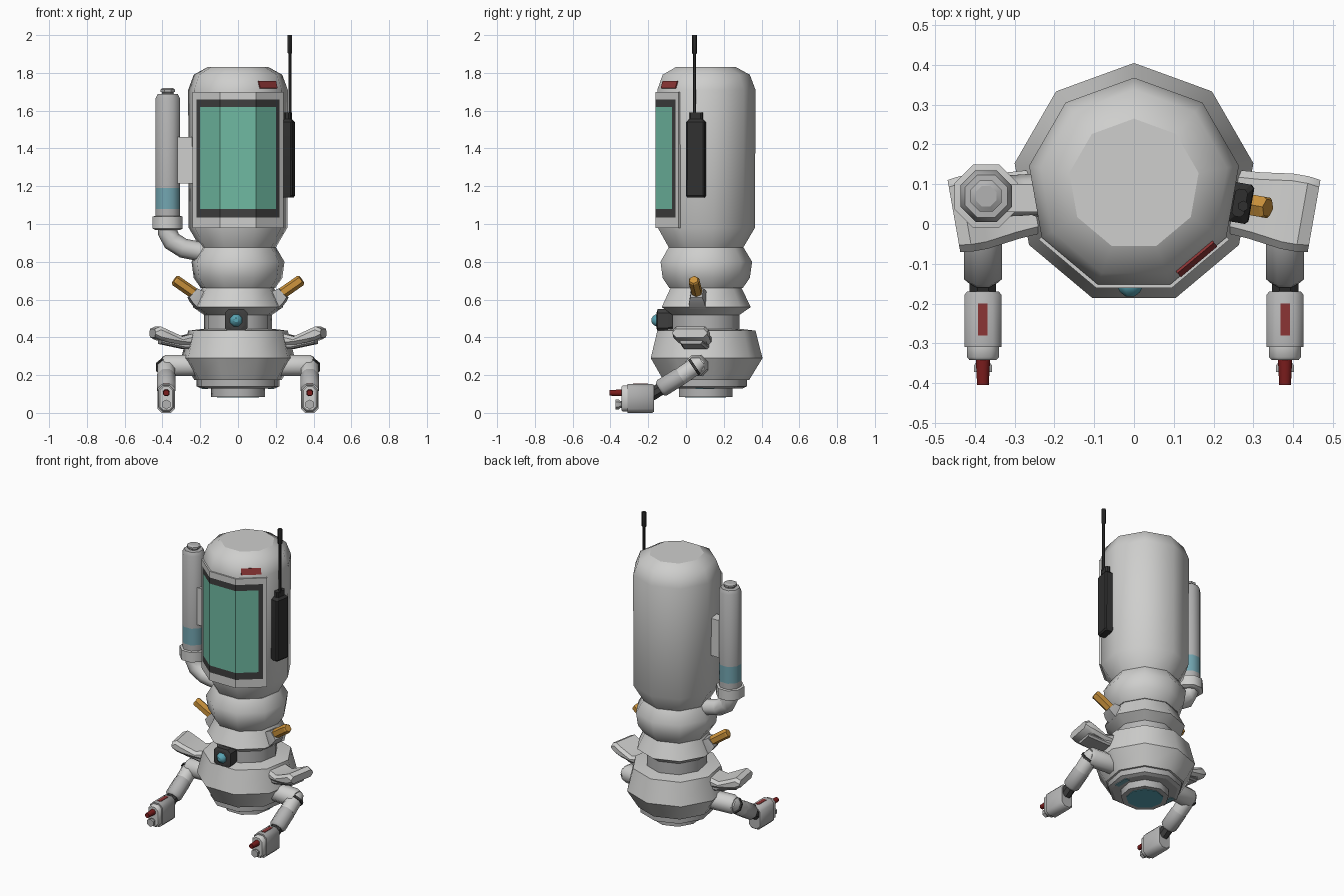
import bpy, bmesh, math
from mathutils import Matrix, Vector

if "Cube" in bpy.data.objects:
    bpy.data.objects.remove(bpy.data.objects["Cube"])


def mat(name, r, g, b):
    m = bpy.data.materials.new(name)
    m.diffuse_color = (r, g, b, 1)
    m.use_nodes = True
    m.node_tree.nodes["Principled BSDF"].inputs["Base Color"].default_value = m.diffuse_color
    return m


SHELL = mat("pale_shell", .62, .62, .61)
GREY = mat("mid_grey", .45, .45, .45)
GLASS = mat("green_glass", .16, .49, .36)
DARK = mat("dark_trim", .05, .05, .05)
BLACK = mat("black_plastic", .03, .03, .03)
RED = mat("red_mark", .26, .035, .035)
NOZZLE = mat("deep_red", .2, .012, .012)
ORANGE = mat("orange_lamp", .6, .29, .045)
BLUE = mat("blue_band", .17, .38, .44)
LENS = mat("lens_blue", .1, .37, .45)

CY = .1                                   # body axis in y
AXIS = Matrix.Translation((0, CY, 0))
RADIAL = AXIS @ Matrix.Rotation(math.radians(-10), 4, 'Z')   # right-hand facet


def loft(name, rings, m, matrix=Matrix(), rule=None, angle=41, flat_caps=True):
    """Skin a list of equal rings, cap both ends; rule(centre) -> material slot."""
    mats = m if isinstance(m, list) else [m]
    bm = bmesh.new()
    vs = [[bm.verts.new(p) for p in ring] for ring in rings]
    n = len(vs[0])
    caps = [bm.faces.new(vs[0]), bm.faces.new(vs[-1])]
    for a, b in zip(vs, vs[1:]):
        for i in range(n):
            bm.faces.new((a[i], a[(i + 1) % n], b[(i + 1) % n], b[i]))
    if rule:
        for f in bm.faces:
            f.material_index = rule(f.calc_center_median())
    bmesh.ops.recalc_face_normals(bm, faces=bm.faces)
    bm.faces.index_update()
    ids = [f.index for f in caps]
    me = bpy.data.meshes.new(name)
    bm.to_mesh(me)
    bm.free()
    me.transform(matrix)
    for x in mats:
        me.materials.append(x)
    ob = bpy.data.objects.new(name, me)
    bpy.context.collection.objects.link(ob)
    bpy.ops.object.select_all(action='DESELECT')
    ob.select_set(True)
    bpy.context.view_layer.objects.active = ob
    bpy.ops.object.shade_smooth_by_angle(angle=math.radians(angle))
    if flat_caps:
        for i in ids:
            me.polygons[i].use_smooth = False
    return ob


def lathe(name, prof, m, sides=8, matrix=Matrix(), phase=90, **kw):
    """Profile of (radius, z) spun round local z."""
    a = [math.radians(phase + 360 * i / sides) for i in range(sides)]
    return loft(name, [[(r * math.cos(t), r * math.sin(t), z) for t in a] for r, z in prof],
                m, matrix, **kw)


def rod(name, p, q, radii, m, sides=8, **kw):
    """Lathe along a line p-q; radii are (radius, fraction along)."""
    p, q = Vector(p), Vector(q)
    d = q - p
    mx = Matrix.Translation(p) @ d.to_track_quat('Z', 'Y').to_matrix().to_4x4()
    return lathe(name, [(r, f * d.length) for r, f in radii], m, sides, mx,
                 phase=180 / sides, **kw)


def box(name, lo, hi, m, matrix=Matrix()):
    (a, b, c), (d, e, f) = lo, hi
    return loft(name, [[(a, b, z), (d, b, z), (d, e, z), (a, e, z)] for z in (c, f)], m, matrix)


def octo(cx, cz, hx, hz, c):
    """Chamfered rectangle in two dimensions."""
    return [(cx + sx, cz + sz) for sx, sz in
            ((hx, -hz + c), (hx, hz - c), (hx - c, hz), (-hx + c, hz),
             (-hx, hz - c), (-hx, -hz + c), (-hx + c, -hz), (hx - c, -hz))]


def mirror(ob):
    me = ob.data.copy()
    me.transform(Matrix.Scale(-1, 4, (1, 0, 0)))
    me.flip_normals()
    o = bpy.data.objects.new(ob.name + "_left", me)
    bpy.context.collection.objects.link(o)


# --- main hull, nine sides, stacked sections ---
lathe("upper_hull", [(.2, .87), (.265, .98), (.268, 1.71), (.238, 1.79), (.165, 1.83)],
      SHELL, 9, AXIS)
lathe("waist_ring", [(.2, .66), (.238, .715), (.25, .80), (.205, .875)], SHELL, 9, AXIS)
lathe("flared_collar", [(.17, .51), (.243, .56), (.192, .665)], SHELL, 9, AXIS)
lathe("neck", [(.183, .42), (.183, .52)], GREY, 9, AXIS)
lathe("lower_hull", [(.235, .175), (.305, .29), (.268, .435), (.19, .445)], SHELL, 9, AXIS)
lathe("base_ring", [(.2, .13), (.222, .14), (.222, .185)], GREY, 9, AXIS)
lathe("thruster", [(.115, .085), (.145, .085), (.145, .14)], GREY, 9, AXIS)
lathe("thruster_glow", [(.112, .081), (.112, .086)], LENS, 9, AXIS)
for s in (1, -1):
    box("base_light", (s * .175 - .015, .05, .126), (s * .175 + .015, .15, .131), BLUE)

# --- wrap-round window: pale border, dark frame, glass ---
xs = [-.24, -.22, -.2, -.095, .095, .2, .22, .24]
zs = [.98, 1.035, 1.08, 1.62, 1.66, 1.7]


def window_y(x):
    return -.161 + max(0, abs(x) - .095) * .84


bm = bmesh.new()
grid = [[bm.verts.new((x, window_y(x), z)) for x in xs] for z in zs]
for j in range(len(zs) - 1):
    for i in range(len(xs) - 1):
        f = bm.faces.new((grid[j][i], grid[j][i + 1], grid[j + 1][i + 1], grid[j + 1][i]))
        f.material_index = min(j, len(zs) - 2 - j, i, len(xs) - 2 - i, 2)
rim = [e for e in bm.edges if e.is_boundary]
back = bmesh.ops.extrude_edge_only(bm, edges=rim)["geom"]
for v in back:
    if isinstance(v, bmesh.types.BMVert):
        v.co += Vector((-v.co.x * .1, .025, 0))
    elif isinstance(v, bmesh.types.BMFace):
        v.material_index = 0
bmesh.ops.recalc_face_normals(bm, faces=bm.faces)
me = bpy.data.meshes.new("window")
bm.to_mesh(me)
bm.free()
for m in (SHELL, DARK, GLASS):
    me.materials.append(m)
bpy.context.collection.objects.link(bpy.data.objects.new("window", me))

# red plate on the sloping brow
SLOPE = AXIS @ Matrix.Rotation(math.radians(-50), 4, 'Z') @ Matrix.Translation((.2445, 0, 1.738)) \
    @ Matrix.Rotation(math.radians(-19), 4, 'Y')
box("brow_mark", (-.004, -.06, -.02), (.004, .06, .02), RED, SLOPE)

# --- tank, bracket and pipe on the left ---
TANK = Matrix.Translation((-.372, .07, 0))
lathe("tank", [(.07, 1.03), (.07, 1.08), (.07, 1.19), (.07, 1.665), (.058, 1.688), (.03, 1.69)],
      [GREY, BLUE], 8, TANK, 22.5, angle=46, rule=lambda c: int(1.08 < c.z < 1.19))
lathe("tank_cap", [(.032, 1.68), (.032, 1.695), (.042, 1.7), (.042, 1.712), (.028, 1.72)],
      GREY, 8, TANK, 22.5)
lathe("tank_collar", [(.07, .968), (.086, .975), (.086, 1.04), (.072, 1.042)], SHELL, 8, TANK,
      22.5, angle=46)
box("tank_bracket", (-.32, .03, 1.215), (-.235, .1, 1.46), SHELL)
path = [Vector(p) for p in ((-.372, .07, 1), (-.372, .07, .955), (-.35, .07, .91),
                            (-.29, .072, .872), (-.18, .08, .85))]
rings = []
for i, p in enumerate(path):
    t = (path[min(i + 1, 4)] - path[max(i - 1, 0)]).normalized()
    v = Vector((0, 1, 0))
    u = t.cross(v)
    rings.append([p + .052 * (u * math.cos(k * math.pi / 4) + v * math.sin(k * math.pi / 4))
                  for k in range(8)])
loft("tank_pipe", rings, SHELL, angle=50)

# --- radio and aerial on the right ---
loft("radio_box", [[(u, v, z) for u, v in octo(.27, 0, hu, hv, .008)] for hu, hv, z in
                   ((.022, .045, 1.14), (.03, .05, 1.15), (.028, .05, 1.54), (.016, .035, 1.555),
                    (.016, .035, 1.59))], BLACK, RADIAL, angle=30)
lathe("aerial", [(.009, 1.58), (.009, 1.9), (.014, 1.905), (.014, 2.0)], BLACK, 6,
      Matrix.Translation((.275, .045, 0)))

# --- front camera ---
loft("camera_housing", [[(x, y, z) for x, z in octo(-.01, .49, h, h, .02)]
                        for y, h in ((-.05, .05), (-.1, .06), (-.15, .06), (-.155, .045))],
     DARK, angle=30)
rod("camera_lens", (-.01, -.15, .49), (-.01, -.182, .49),
    [(.034, 0), (.034, .3), (.026, .7), (.012, 1)], LENS, 8, angle=60)

# --- parts built on the right and mirrored ---
pair = []
add = pair.append
add(rod("warning_lamp", RADIAL @ Vector((.215, 0, .618)), RADIAL @ Vector((.342, 0, .705)),
        [(.03, 0), (.03, .95), (.024, 1)], ORANGE, 6, angle=30))
add(rod("lamp_base", RADIAL @ Vector((.19, 0, .585)), RADIAL @ Vector((.245, 0, .635)),
        [(.062, 0), (.058, .6), (.045, 1)], GREY, 4))

# shoulder pad: chamfered sections (u, half width, low, high)
secs = [(.17, .075, .35, .44), (.31, .085, .36, .405), (.39, .096, .375, .44),
        (.43, .096, .385, .458), (.46, .092, .4, .445)]
add(loft("shoulder_pad", [[(u, v, z) for v, z in octo(0, (a + b) / 2, h, (b - a) / 2, .018)]
                          for u, h, a, b in secs], SHELL, RADIAL))
add(loft("pad_underside", [[(u, v, z) for v, z in octo(0, z0, h, .02, .01)]
                           for u, z0, h in ((.18, .355, .07), (.29, .358, .07), (.42, .385, .06))],
         GREY, RADIAL))

# arm
X = .38
add(rod("shoulder_axle", (.22, .065, .25), (.4, .05, .25), [(.06, 0), (.06, .9), (.05, 1)],
        SHELL, 8, angle=46))
add(rod("upper_arm", (X, .085, .272), (X, -.03, .192), [(.035, 0), (.05, .25), (.05, 1)],
        SHELL, 8, angle=46))
add(rod("arm_seam", (X + .006, .05, .247), (X + .006, .038, .239), [(.053, 0), (.053, 1)], DARK, 8))
add(rod("forearm_cuff", (X, -.02, .2), (X, -.14, .125), [(.046, 0), (.052, .15), (.052, .9), (.04, 1)],
        GREY, 8, angle=46))
add(rod("wrist", (X, -.13, .13), (X, -.185, .095), [(.036, 0), (.036, 1)], DARK, 8))
add(loft("tool_body", [[(x, y, z) for x, z in octo(X, .0765, h, h + .03, .022)] for y, h in
                       ((-.17, .04), (-.178, .0465), (-.31, .0465))], GREY, angle=46))
add(loft("tool_face", [[(x, y, z) for x, z in octo(X, .0765, h, h + .028, .02)] for y, h in
                       ((-.305, .04), (-.335, .04), (-.342, .034))], SHELL, angle=46))
add(rod("red_nozzle", (X, -.33, .106), (X, -.405, .106), [(.02, 0), (.016, 1)], NOZZLE, 8,
        angle=46))
add(rod("grey_nozzle", (X, -.33, .045), (X, -.372, .045),
        [(.018, 0), (.018, .4), (.026, .6), (.026, 1)], GREY, 6))
add(box("tool_mark", (X - .012, -.28, .15), (X + .012, -.2, .1555), RED))
for ob in pair:
    mirror(ob)
